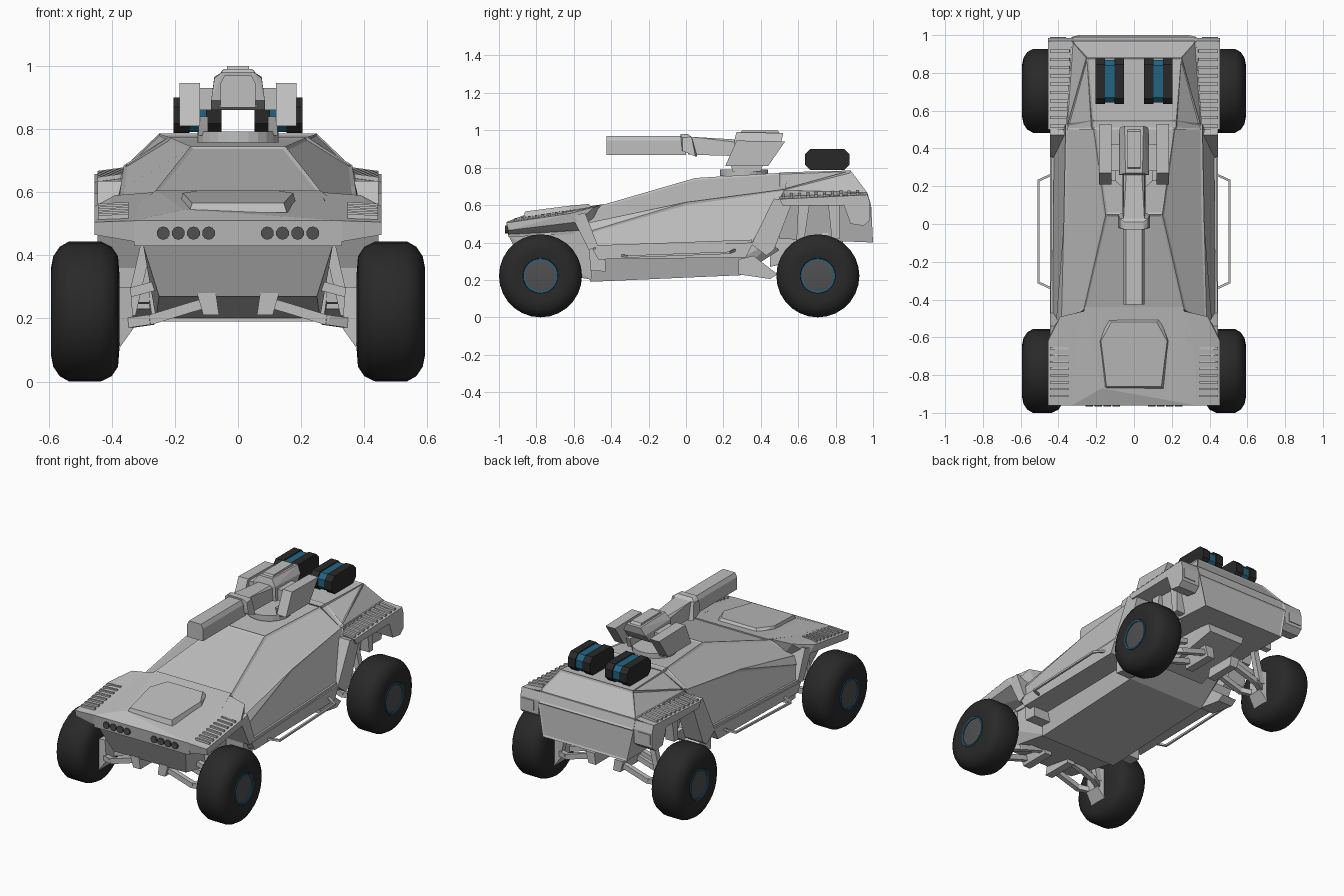
import bpy, bmesh, math
from mathutils import Vector, Matrix

cube = bpy.data.objects.get("Cube")
if cube:
    bpy.data.objects.remove(cube, do_unlink=True)


def material(name, rgb):
    m = bpy.data.materials.new(name)
    m.use_nodes = True
    m.diffuse_color = (*rgb, 1)
    m.node_tree.nodes["Principled BSDF"].inputs["Base Color"].default_value = (*rgb, 1)
    return m


GREY = material("hull grey", (0.52, 0.52, 0.52))
BLACK = material("rubber black", (0.022, 0.022, 0.022))
DARK = material("dark metal", (0.08, 0.08, 0.08))
BLUE = material("accent blue", (0.015, 0.13, 0.23))


def finish(name, bm, mat, smooth=False):
    bmesh.ops.recalc_face_normals(bm, faces=bm.faces[:])
    mesh = bpy.data.meshes.new(name)
    bm.to_mesh(mesh)
    bm.free()
    mesh.materials.append(mat)
    ob = bpy.data.objects.new(name, mesh)
    bpy.context.collection.objects.link(ob)
    if smooth:
        bpy.ops.object.select_all(action='DESELECT')
        ob.select_set(True)
        bpy.context.view_layer.objects.active = ob
        bpy.ops.object.shade_smooth_by_angle(angle=math.radians(35))


def hull_mesh(points):
    bm = bmesh.new()
    for p in points:
        bm.verts.new(p)
    res = bmesh.ops.convex_hull(bm, input=bm.verts[:])
    loose = {g for g in res["geom_interior"] + res["geom_unused"] if isinstance(g, bmesh.types.BMVert)}
    bmesh.ops.delete(bm, geom=list(loose), context='VERTS')
    return bm


def flatten(bm):
    bmesh.ops.recalc_face_normals(bm, faces=bm.faces[:])
    bmesh.ops.dissolve_limit(bm, angle_limit=0.12, verts=bm.verts[:], edges=bm.edges[:])


def body(name, half, mat=GREY, inset=0.0):
    """Symmetric faceted volume across x = 0, with optional recessed panels."""
    bm = hull_mesh(list(half) + [(-x, y, z) for x, y, z in half])
    bmesh.ops.bisect_plane(bm, geom=bm.verts[:] + bm.edges[:] + bm.faces[:],
                           plane_co=(0, 0, 0), plane_no=(1, 0, 0), clear_inner=True)
    bmesh.ops.mirror(bm, geom=bm.verts[:] + bm.edges[:] + bm.faces[:], axis='X', merge_dist=0.0005)
    flatten(bm)
    if inset:
        panels = [f for f in bm.faces if f.calc_area() > 0.03 and f.normal.z > -0.2]
        bmesh.ops.inset_individual(bm, faces=panels, thickness=inset, depth=-0.005)
    finish(name, bm, mat)


def pair(name, points, mat=GREY):
    """The same faceted part on the left and the right."""
    for side, s in (("left", 1), ("right", -1)):
        bm = hull_mesh([(s * x, y, z) for x, y, z in points])
        flatten(bm)
        finish(f"{side}_{name}", bm, mat)


def prism(x0, x1, outline):
    return [(x, y, z) for x in (x0, x1) for y, z in outline]


def beams(name, path, w, h, mat=GREY):
    """Square bars along a path, on both sides."""
    for side, s in (("left", 1), ("right", -1)):
        bm = bmesh.new()
        for a, b in zip(path, path[1:]):
            a, b = Vector((s * a[0], *a[1:])), Vector((s * b[0], *b[1:]))
            d = b - a
            bmesh.ops.create_cube(bm, size=1, matrix=Matrix.Translation((a + b) / 2)
                                  @ d.to_track_quat('Z', 'Y').to_matrix().to_4x4()
                                  @ Matrix.Diagonal((w, h, d.length + w * 0.5, 1)))
        finish(f"{side}_{name}", bm, mat)


def lathe_x(name, profile, centre, s, mat, sides=28):
    """Turn (x, radius) points about an axis parallel to x."""
    bm = bmesh.new()
    verts = [bm.verts.new((s * x, centre[0], centre[1] + r)) for x, r in profile]
    edges = [bm.edges.new(e) for e in zip(verts, verts[1:])]
    bmesh.ops.spin(bm, geom=verts + edges, cent=(0, *centre), axis=(1, 0, 0),
                   angle=math.tau, steps=sides, use_duplicate=False)
    bmesh.ops.remove_doubles(bm, verts=bm.verts[:], dist=0.0005)
    finish(name, bm, mat, True)


def disc(name, radius, depth, centre, sides, mat, rot=Matrix()):
    bm = bmesh.new()
    bmesh.ops.create_cone(bm, cap_ends=True, segments=sides, radius1=radius, radius2=radius,
                          depth=depth, matrix=Matrix.Translation(centre) @ rot)
    finish(name, bm, mat)


# Cabin, rocker sills, lower tub and nose
body("cabin", [(.15, .05, .745), (.22, .55, .775), (.265, -.45, .60), (.385, -.55, .50),
               (.372, 0, .615), (.362, .53, .685), (.431, .36, .395), (.44, -.49, .36),
               (.415, -.55, .45)], inset=.014)
pair("rocker_sill", prism(.28, .445, [(-.47, .31), (-.50, .365), (.36, .40), (.32, .32)]))
body("lower_tub", [(.27, -.51, .19), (.27, .29, .225), (.30, -.47, .32), (.30, .32, .33),
                   (.30, -.5, .40), (.30, .45, .40), (.25, .5, .36)])
body("nose", [(.25, -.87, .27), (.30, -.945, .43), (.30, -.95, .48), (.26, -.5, .20), (.28, -.5, .48)])
body("hood", [(.33, -.96, .51), (.33, -.95, .43), (.31, -.62, .57), (.26, -.44, .605),
              (.26, -.44, .45), (.17, -.87, .545)])
body("hood_bulge", [(.155, -.87, .535), (.145, -.86, .566), (.185, -.62, .56),
                    (.175, -.62, .597), (.12, -.52, .606), (.14, -.5, .58)])

# Front fenders and the struts behind the front wheels
pair("front_fender", [(.31, -.96, .51), (.455, -.96, .505), (.31, -.62, .565), (.455, -.62, .555),
                      (.39, -.49, .59), (.26, -.46, .60), (.455, -.95, .465), (.445, -.58, .51),
                      (.31, -.95, .44), (.30, -.5, .47)])
pair("front_arch_strut", prism(.30, .445, [(-.61, .54), (-.54, .56), (-.47, .38), (-.52, .36)]))
pair("front_arch_foot", prism(.28, .40, [(-.52, .37), (-.47, .38), (-.43, .30), (-.43, .245), (-.51, .25)]))

# Rear body, fenders and arch struts
body("rear_body", [(.22, .5, .775), (.25, .88, .785), (.33, .97, .665), (.36, .5, .68),
                   (.33, .99, .60), (.29, 1.0, .40), (.30, .5, .42), (.25, .77, .42)], inset=.014)
pair("rear_fender", [(.32, .5, .65), (.455, .5, .632), (.455, .97, .655), (.32, .97, .665),
                     (.455, .52, .595), (.455, .9, .60), (.32, .52, .595), (.32, .9, .60)])
pair("rear_fender_end", prism(.33, .455, [(.84, .61), (.97, .658), (.985, .61), (.985, .52), (.95, .49), (.88, .50)]))
pair("tail_lamp", prism(.36, .445, [(.98, .54), (.98, .60), (.99, .60), (.99, .54)]))
pair("rear_arch_strut", prism(.32, .445, [(.47, .635), (.57, .62), (.47, .36), (.43, .33), (.35, .39)]))
pair("rear_arch_foot", prism(.27, .37, [(.28, .31), (.36, .33), (.49, .23), (.45, .205), (.35, .24), (.28, .23)]))
pair("rear_inner_rib", prism(.30, .36, [(.60, .60), (.66, .60), (.63, .40), (.59, .40)]))
pair("rear_back_rib", prism(.30, .36, [(.76, .60), (.82, .60), (.82, .42), (.78, .42)]))

# Louvre bars on the fenders
for i in range(8):
    y = -.91 + i * .036
    z = .514 + (y + .96) * .15
    beams(f"front_louvre_{i}", [(.35, y, z), (.44, y, z - .004)], .012, .018)
for i in range(10):
    y = .52 + i * .044
    z = .635 + (y - .5) * .05
    beams(f"rear_louvre_{i}", [(.345, y, z + .013), (.44, y, z)], .016, .024)

# Side rails and door trim
beams("side_rail", [(.44, -.34, .33), (.505, -.31, .325), (.505, .23, .345), (.44, .26, .36)], .012, .012)
beams("sill_trim", [(.436, -.48, .375), (.43, .35, .405)], .012, .02)

# Headlights
face_front = Matrix.Rotation(math.pi / 2, 4, 'X')
for s in (-1, 1):
    for i in range(4):
        disc(f"headlight_{s}_{i}", .021, .03, (s * (.093 + i * .048), -.952, .47), 10, DARK, face_front)

# Wheels, hubs and suspension
tyre = [(.375, 0), (.375, .11), (.38, .175), (.40, .205), (.435, .222), (.535, .222),
        (.565, .205), (.585, .175), (.592, .14), (.585, .094), (.575, .09), (.575, 0)]
for end, y in (("front", -.778), ("rear", .705)):
    for side, s in (("left", 1), ("right", -1)):
        c = (y, .222)
        lathe_x(f"{end}_{side}_tyre", tyre, c, s, BLACK)
        lathe_x(f"{end}_{side}_hub_ring", [(.57, .092), (.588, .092), (.588, .083), (.57, .083)], c, s, BLUE)
        lathe_x(f"{end}_{side}_hub", [(.57, .083), (.582, .083), (.585, .06), (.585, 0)], c, s, DARK)
    pair(f"{end}_upright", [(x, y + dy, z) for x, dy, z in
                            [(.33, -.05, .17), (.33, .05, .17), (.34, -.05, .30), (.34, .05, .30),
                             (.38, -.06, .10), (.38, .06, .10), (.38, -.06, .30), (.38, .06, .30)]])
    for dy in (-.07, .07):
        beams(f"{end}_lower_arm_{dy > 0}", [(.08, y + dy, .255), (.15, y + dy, .235),
                                           (.28, y + dy, .195), (.35, y + dy * .5, .185)], .03, .032)
    beams(f"{end}_upper_arm", [(.20, y, .32), (.35, y, .28)], .03, .03)
    beams(f"{end}_damper", [(.34, y + .04, .22), (.28, y + .04, .48)], .035, .035)
    pair(f"{end}_arm_lug", [(x, y + dy, z) for dy in (-.1, .1)
                            for x, z in ((.06, .21), (.11, .21), (.07, .28), (.13, .28))])
body("rear_drive_case", [(.14, .45, .27), (.14, .45, .44), (.12, .84, .36), (.14, .84, .44)])

# Turret base and side cradles
disc("turret_ring", .128, .035, (0, .31, .774), 24, GREY)
pair("turret_cradle", prism(.12, .185, [(.21, .81), (.44, .81), (.53, .94), (.27, .945)]))
pair("cradle_foot", prism(.095, .125, [(.25, .78), (.40, .78), (.42, .84), (.23, .84)]))
pair("cradle_link", prism(.05, .13, [(.28, .86), (.42, .86), (.42, .93), (.28, .93)]))

# Cannon: receiver, cover, collar and barrel
body("receiver", [(.08, .26, .86), (.08, .46, .88), (.075, .51, .94), (.05, .52, .985),
                  (.045, .27, .99), (.075, .26, .95)])
body("receiver_cover", prism(.035, .03, [(.28, .97), (.51, .97), (.49, 1.0), (.30, 1.0)]))
body("gun_middle", [(.06, .01, .87), (.06, .28, .862), (.055, .03, .965), (.055, .28, .935), (.04, .28, .95)])
body("gun_collar", [(.085, -.02, .89), (.085, .05, .86), (.075, -.02, .96), (.075, .03, .965),
                    (.05, -.03, .98), (.05, .01, .98), (.06, .06, .86)])
body("barrel", [(x, y, z) for y in (-.425, 0) for x, z in ((.055, .868), (.055, .945), (.042, .97))])


# Strapped supply packs on the rear deck
def pack(y0, y1, z0, z1, c):
    return [(y0 + c, z0), (y1 - c, z0), (y1, z0 + c), (y1, z1 - c),
            (y1 - c, z1), (y0 + c, z1), (y0, z1 - c), (y0, z0 + c)]


case = pack(.635, .875, .787, .9, .03)
core = pack(.643, .867, .79, .894, .028)
pair("pack_inner_half", prism(.052, .102, case), BLACK)
pair("pack_outer_half", prism(.154, .204, case), BLACK)
pair("pack_band", prism(.102, .154, core), BLUE)
